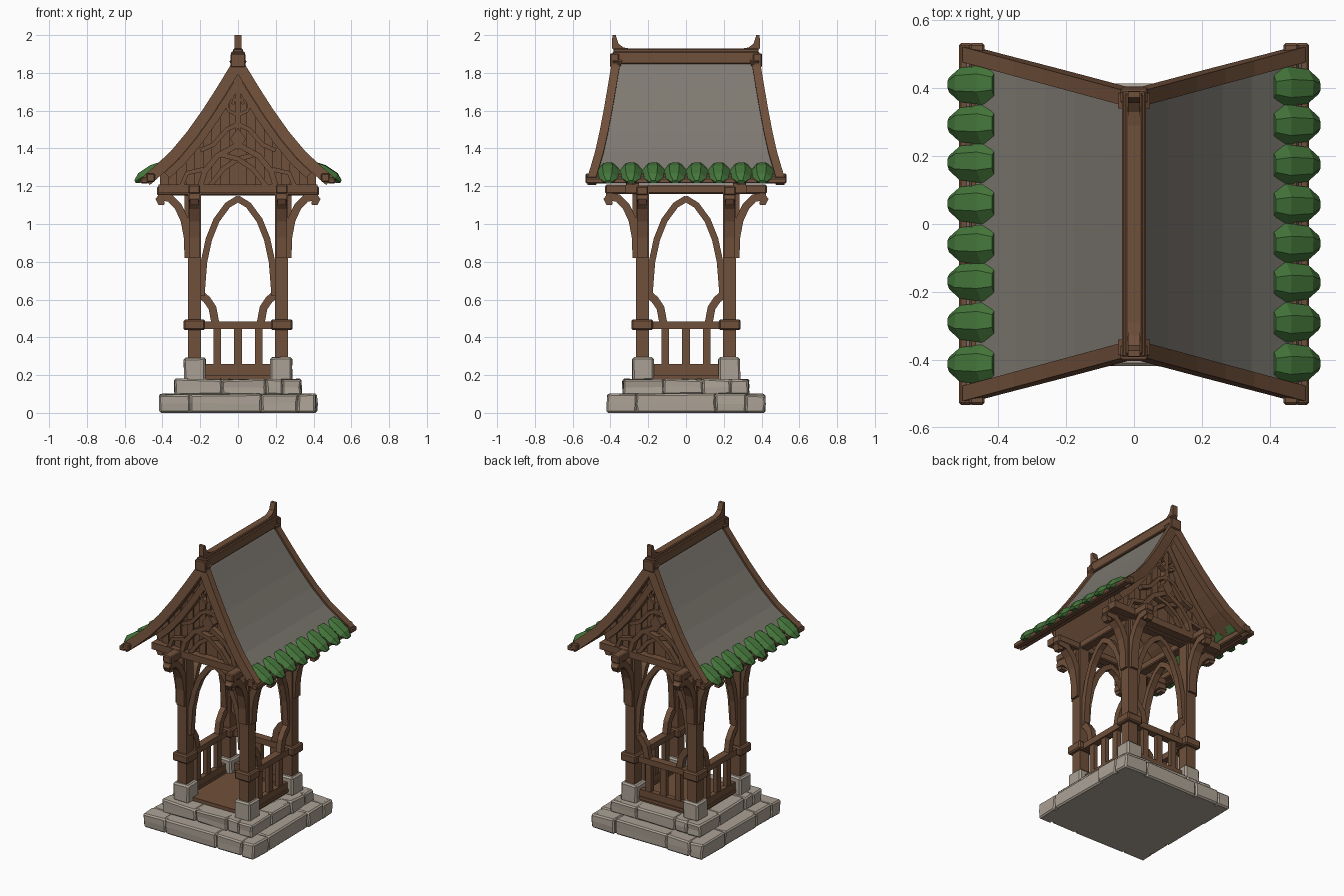
import bpy, bmesh, math, random
from mathutils import Vector, Matrix

if "Cube" in bpy.data.objects:
    bpy.data.objects.remove(bpy.data.objects["Cube"])

random.seed(4)

def material(name, rgb):
    m = bpy.data.materials.new(name)
    m.diffuse_color = (*rgb, 1)
    m.use_nodes = True
    m.node_tree.nodes["Principled BSDF"].inputs["Base Color"].default_value = m.diffuse_color
    return m

WOOD = material("brown wood", (0.160, 0.079, 0.042))
STONE = material("pale stone", (0.41, 0.36, 0.30))
SLATE = material("grey roof", (0.210, 0.194, 0.168))
GREEN = material("green tile", (0.058, 0.180, 0.043))

def finish(bm, name, mats, bevel=0.0):
    bmesh.ops.recalc_face_normals(bm, faces=bm.faces[:])
    me = bpy.data.meshes.new(name)
    bm.to_mesh(me)
    bm.free()
    ob = bpy.data.objects.new(name, me)
    bpy.context.collection.objects.link(ob)
    for m in mats:
        me.materials.append(m)
    if bevel:
        b = ob.modifiers.new("chamfer", "BEVEL")
        b.width, b.segments = bevel, 1
    return ob

def loft(bm, sections):
    """Closed tube through a list of equal-sized corner rings."""
    rings = [[bm.verts.new(p) for p in s] for s in sections]
    n = len(rings[0])
    for a, b in zip(rings, rings[1:]):
        for i in range(n):
            j = (i + 1) % n
            bm.faces.new((a[i], a[j], b[j], b[i]))
    bm.faces.new(rings[0])
    bm.faces.new(rings[-1])

def at(side, u, d, z):
    """u along a side, d outward from the centre; side 0 = front, 1 = right, 2 = back, 3 = left."""
    return Matrix.Rotation(side * math.pi / 2, 3, 'Z') @ Vector((u, -d, z))

def block(bm, side, u, d, z, jitter=0.0):
    j = lambda: random.uniform(-jitter, jitter)
    loft(bm, [[at(side, a + j(), b + j(), h + (j() if h > 0.001 else 0))
               for a, b in ((u[0], d[0]), (u[1], d[0]), (u[1], d[1]), (u[0], d[1]))] for h in z])

def offset(pts, dist):
    """Shift a 2D polyline sideways, to the left of its direction."""
    out = []
    for i, p in enumerate(pts):
        t = Vector(pts[min(i + 1, len(pts) - 1)]) - Vector(pts[max(i - 1, 0)])
        t.normalize()
        out.append((p[0] - t.y * dist, p[1] + t.x * dist))
    return out

def band(bm, side, pts, width, d, half, mirror=1):
    """Flat curved timber in the plane of one side."""
    a, b = offset(pts, width / 2), offset(pts, -width / 2)
    loft(bm, [[at(side, mirror * p[0], d - half, p[1]), at(side, mirror * p[0], d + half, p[1]),
               at(side, mirror * q[0], d + half, q[1]), at(side, mirror * q[0], d - half, q[1])]
              for p, q in zip(a, b)])

# Stone steps: a core with a pinwheel of rough blocks round it
for name, h, z0, z1, cuts in (("lower_step", 0.417, 0.0, 0.1, (0.25, 0.72)),
                              ("upper_step", 0.335, 0.095, 0.18, (0.4, 0.8))):
    bm = bmesh.new()
    block(bm, 0, (-h + .016, h - .016), (-h + .016, h - .016), (z0, z1 - 0.004))
    for k in range(4):
        c = [0] + [x + random.uniform(-.08, .08) for x in cuts] + [1]
        for a, b in zip(c, c[1:]):
            L = 2 * h - 0.1
            block(bm, k, (-h + a * L, -h + b * L), (h - 0.1, h - random.uniform(-.002, .006)),
                  (z0, (z0 + z1) / 2, z1 - random.uniform(0, .003)), 0.005)
    finish(bm, name, [STONE], 0.009)

# Stone post feet
bm = bmesh.new()
for k in range(4):
    block(bm, k, (0.172, 0.286), (0.172, 0.286), (0.17, 0.293), 0.003)
finish(bm, "post_feet", [STONE], 0.010)

# Floor
bm = bmesh.new()
block(bm, 0, (-0.235, 0.235), (-0.235, 0.235), (0.17, 0.2))
finish(bm, "floor", [WOOD])

# Posts with collars
bm = bmesh.new()
for k in range(4):
    block(bm, k, (0.196, 0.266), (0.196, 0.266), (0.28, 1.2))
finish(bm, "posts", [WOOD])
bm = bmesh.new()
for k in range(4):
    block(bm, k, (0.174, 0.289), (0.174, 0.289), (0.438, 0.494))
finish(bm, "post_collars", [WOOD], 0.008)

# Railings on three sides, front left open
bm = bmesh.new()
for k in (1, 2, 3):
    block(bm, k, (-0.2, 0.2), (0.205, 0.255), (0.443, 0.483))
    block(bm, k, (-0.18, 0.18), (0.205, 0.255), (0.195, 0.215))
    block(bm, k, (-0.18, 0.18), (0.212, 0.248), (0.215, 0.26))
    for u in (-0.11, 0, 0.11):
        block(bm, k, (u - 0.021, u + 0.021), (0.215, 0.245), (0.25, 0.45))
    for s in (-1, 1):
        band(bm, k, [(0.2, 0.628), (0.165, 0.6), (0.135, 0.555), (0.12, 0.475)], 0.042, 0.23, 0.018, s)
finish(bm, "railings", [WOOD])

# Pointed arches between the posts
ARCH = [(-0.004, 1.136), (0.055, 1.1), (0.114, 1.02), (0.154, 0.92), (0.180, 0.8), (0.194, 0.62)]
bm = bmesh.new()
for k in range(4):
    for s in (-1, 1):
        band(bm, k, ARCH, 0.034, 0.23, 0.02, s)
finish(bm, "arches", [WOOD])

# Outward brackets with hooked ends
bm = bmesh.new()
for k in range(4):
    for s in (-1, 1):
        band(bm, k, [(0.262, 0.82), (0.266, 0.93), (0.283, 1.02), (0.315, 1.09), (0.36, 1.137),
                     (0.425, 1.147)], 0.042, 0.231, 0.028, s)
        band(bm, k, [(0.408, 1.15), (0.424, 1.13), (0.415, 1.112), (0.39, 1.115)], 0.026, 0.231, 0.022, s)
        block(bm, k, (s * 0.212, s * 0.25), (0.26, 0.283), (0.83, 1.16))
finish(bm, "brackets", [WOOD])

# Crossing top beams
bm = bmesh.new()
for k in range(4):
    lift = 0.008 * (k % 2)
    block(bm, k, (-0.428, 0.428), (0.2, 0.262), (1.152 + lift, 1.2 + lift))
finish(bm, "top_beams", [WOOD], 0.006)

# Roof profile: x, z; the length in y grows evenly toward the eaves
PROFILE = [(0.0, 1.895), (0.04, 1.84), (0.11, 1.725), (0.185, 1.608), (0.27, 1.488), (0.355, 1.386), (0.43, 1.316), (0.505, 1.25)]
REACH = [0.385 + 0.27 * x for x, z in PROFILE]

def roof_z(x):
    x = abs(x)
    for (a, p), (b, q) in zip(PROFILE, PROFILE[1:]):
        if x <= b:
            return p + (q - p) * (x - a) / (b - a)
    return PROFILE[-1][1]

# Roof sheets: grey above, wood below
bm = bmesh.new()
top, low = offset(PROFILE, -0.012), offset(PROFILE, -0.036)
for s in (-1, 1):
    loft(bm, [[(s * p[0], r - .02, p[1]), (s * p[0], .02 - r, p[1]), (s * q[0], .02 - r, q[1]), (s * q[0], r - .02, q[1])]
              for p, q, r in zip(top, low, REACH)])
roof = finish(bm, "roof_sheets", [WOOD, SLATE])
for f in roof.data.polygons:
    f.material_index = 1 if f.normal.z > 0.3 else 0

# Curved barge boards along the gable edges
bm = bmesh.new()
low = offset(PROFILE, -0.058)
for s in (-1, 1):
    for e in (-1, 1):
        loft(bm, [[(s * p[0], e * r, p[1]), (s * p[0], e * (r - .045), p[1]),
                   (s * q[0], e * (r - .045), q[1]), (s * q[0], e * r, q[1])]
                  for p, q, r in zip(PROFILE, low, REACH)])
finish(bm, "barge_boards", [WOOD])

# Eave beams
bm = bmesh.new()
for k in (1, 3):
    block(bm, k, (-0.532, 0.532), (0.44, 0.485), (1.222, 1.268))
    block(bm, k, (-0.532, 0.532), (0.475, 0.515), (1.214, 1.245))
finish(bm, "eave_beams", [WOOD], 0.006)

# Green eave tiles, eight a side
bm = bmesh.new()
for k in (1, 3):
    for i in range(8):
        c = -0.408 + i * 0.1166 + random.uniform(-.006, .006)
        secs = []
        for d, z, w, t in ((.41, 1.312, .042, .014), (.45, 1.288, .059, .024), (.515, 1.247, .050, .022), (.545, 1.224, .022, .007)):
            secs.append([at(k, c + a * w, d + b * t * .6, z + b * t) for a, b in
                         ((-1, -.2), (-.55, .85), (.35, 1), (1, -.1), (.6, -1.2), (-.6, -1.2))])
        loft(bm, secs)
finish(bm, "eave_tiles", [GREEN])

# Ridge beam with end caps and upswept horns
bm = bmesh.new()
block(bm, 0, (-0.036, 0.036), (-0.39, 0.39), (1.848, 1.912))
block(bm, 0, (-0.026, 0.026), (-0.385, 0.385), (1.905, 1.928))
for e in (0, 2):
    block(bm, e, (-0.04, 0.04), (0.355, 0.403), (1.83, 1.902))
finish(bm, "ridge_beam", [WOOD], 0.005)
bm = bmesh.new()
for e in (-1, 1):
    inner = [(0.29, 1.928), (0.33, 1.934), (0.358, 1.955), (0.372, 2.0)]
    outer = [(0.29, 1.9), (0.36, 1.9), (0.392, 1.93), (0.39, 2.0)]
    loft(bm, [[(-.018, e * p[0], p[1]), (.018, e * p[0], p[1]), (.018, e * q[0], q[1]), (-.018, e * q[0], q[1])]
              for p, q in zip(inner, outer)])
finish(bm, "ridge_horns", [WOOD])

# Gable planks, set back under the roof overhang
bm = bmesh.new()
for k in (0, 2):
    for s in (-1, 1):
        for i in range(9):
            a, b = i * 0.046, i * 0.046 + 0.046
            d = 0.282 if i % 2 else 0.270
            loft(bm, [[at(k, s * a, y, 1.19), at(k, s * b, y, 1.19), at(k, s * b, y, roof_z(b) - .045),
                       at(k, s * a, y, roof_z(a) - .045)] for y in (0.25, d)])
finish(bm, "gable_planks", [WOOD])

# Gable tracery: inner rafters, arch, crossing ribs, king post and scrolls
bm = bmesh.new()
D = 0.298
for k in (0, 2):
    block(bm, k, (-0.42, 0.42), (0.25, D + .022), (1.165, 1.21))
    block(bm, k, (-0.014, 0.014), (0.26, D + .015), (1.43, 1.8))
    loft(bm, [[at(k, u, d, z) for u, z in ((0, 1.39), (.042, 1.45), (0, 1.51), (-.042, 1.45))] for d in (.27, D + .026)])
    for s in (-1, 1):
        band(bm, k, offset(PROFILE[1:-1], -0.08), 0.040, D - .004, 0.026, s)
        band(bm, k, [(0.2, 1.2), (0.175, 1.28), (0.11, 1.36), (0, 1.42)], 0.030, D, 0.02, s)
        band(bm, k, [(0.15, 1.2), (0.08, 1.29), (0, 1.345), (-0.1, 1.37)], 0.026, D - .004 + .004 * s, 0.018, s)
        band(bm, k, [(0.3, 1.2), (0.27, 1.27), (0.18, 1.29)], 0.024, D, 0.016, s)
        band(bm, k, [(0.0, 1.53), (0.06, 1.5), (0.13, 1.42), (0.2, 1.39)], 0.024, D, 0.016, s)
        band(bm, k, [(0.01, 1.58), (0.05, 1.6), (0.065, 1.645), (0.045, 1.68), (0.018, 1.66), (0.03, 1.635)],
             0.018, D + .004, 0.016, s)
finish(bm, "gable_tracery", [WOOD])
